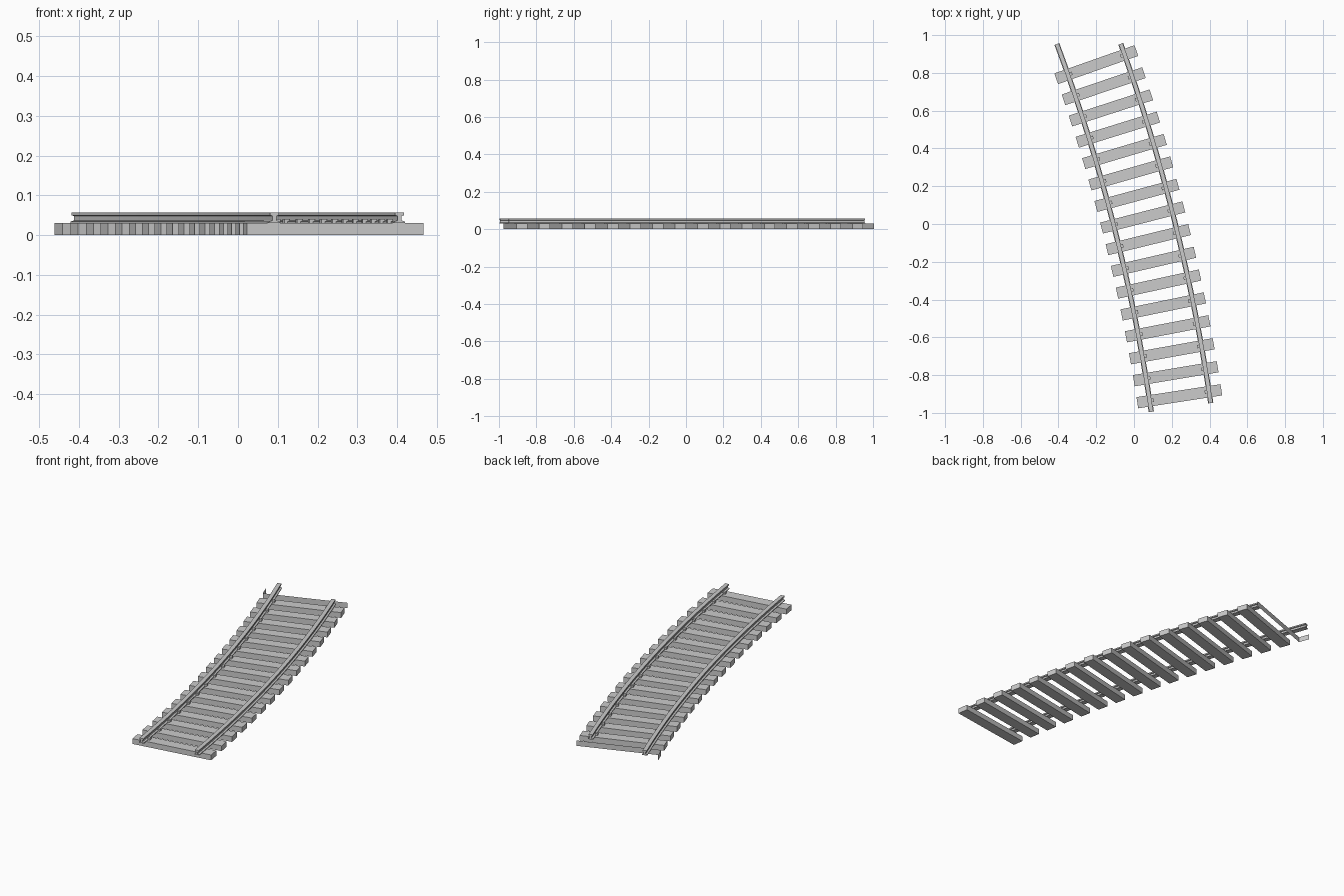
import bpy, math

if "Cube" in bpy.data.objects:
    bpy.data.objects.remove(bpy.data.objects["Cube"])

# Track arc: centre line of a gentle left-hand curve
R, MID, STEP = 9.76, 14.06, 0.7093
CX = 0.061 - R * math.cos(math.radians(MID))
CY = -0.024 - R * math.sin(math.radians(MID))
START = MID - 7.5 * STEP
GAUGE, N = 0.318, 16
SL, SW, SH = 0.45, 0.06, 0.03


def on_track(deg, side, along=0.0, z=0.0):
    t = math.radians(deg)
    r = R + side
    return (CX + r * math.cos(t) - along * math.sin(t),
            CY + r * math.sin(t) + along * math.cos(t), z)


def make(name, verts, faces):
    me = bpy.data.meshes.new(name)
    me.from_pydata(verts, [], faces)
    me.update()
    ob = bpy.data.objects.new(name, me)
    bpy.context.collection.objects.link(ob)
    return ob


BOX = [(0, 3, 2, 1), (4, 5, 6, 7), (0, 1, 5, 4), (1, 2, 6, 5), (2, 3, 7, 6), (3, 0, 4, 7)]


def block(name, deg, side, length, width, z0, z1, faces=BOX):
    a, b = length / 2, width / 2
    verts = [on_track(deg, side + u, v, z) for z in (z0, z1)
             for u, v in ((-a, -b), (a, -b), (a, b), (-a, b))]
    return make(name, verts, faces)


# Sleepers with rail clips on the inner side of each rail
for i in range(N):
    deg = START + i * STEP
    block(f"sleeper_{i + 1}", deg, 0, SL, SW, 0, SH)
    for s, label in ((-1, "left"), (1, "right")):
        block(f"{label}_clip_{i + 1}", deg, s * (GAUGE / 2 - 0.016), 0.014, 0.018, SH, 0.041)

# Open end piece: only the near side and left end of the next sleeper
block("open_end_sleeper", START + N * STEP, 0, SL, SW, 0, SH, [BOX[2], BOX[5]])

# Rails: flanged profile swept along the arc
half = [(0.014, 0.030), (0.014, 0.034), (0.005, 0.037),
        (0.005, 0.048), (0.011, 0.050), (0.011, 0.057)]
profile = half + [(-x, z) for x, z in reversed(half)]
M = len(profile)


def rail(name, offset, extra):
    a = START - math.degrees(0.06 / R)
    b = START + (N - 1) * STEP + math.degrees(extra / R)
    segs = N
    verts = [on_track(a + (b - a) * k / segs, offset + x, 0, z)
             for k in range(segs + 1) for x, z in profile]
    faces = [(k * M + j, k * M + (j + 1) % M, (k + 1) * M + (j + 1) % M, (k + 1) * M + j)
             for k in range(segs) for j in range(M)]
    faces += [tuple(range(M)), tuple(segs * M + j for j in reversed(range(M)))]
    ob = make(name, verts, [tuple(reversed(f)) for f in faces])
    return ob


rail("left_rail", -GAUGE / 2, 0.175)
rail("right_rail", GAUGE / 2, 0.06)

# Consistent outward normals on the rails
import bmesh
for name in ("left_rail", "right_rail"):
    me = bpy.data.objects[name].data
    bm = bmesh.new()
    bm.from_mesh(me)
    bmesh.ops.recalc_face_normals(bm, faces=bm.faces)
    bm.to_mesh(me)
    bm.free()
